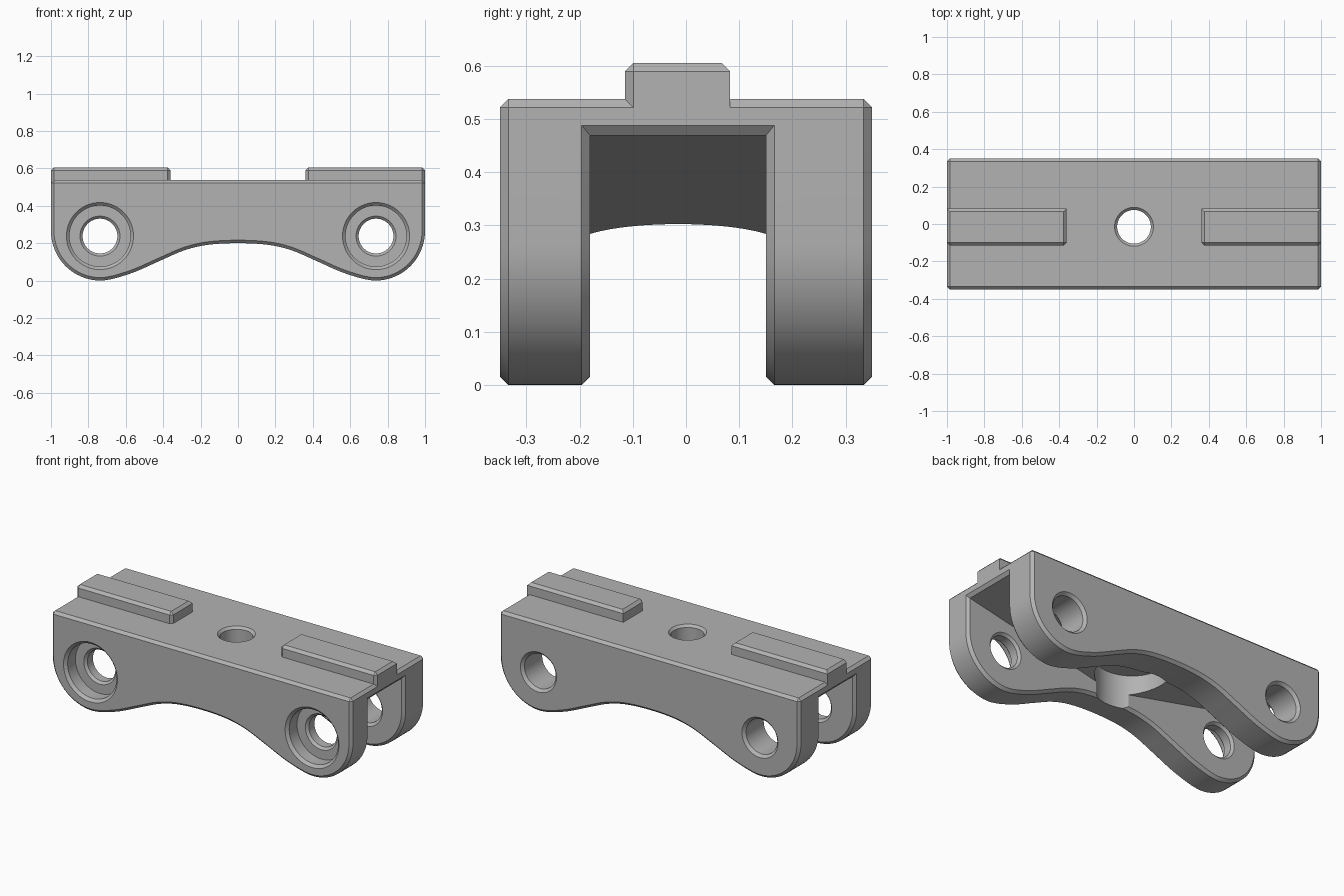
import bpy, math
from mathutils import Vector

if "Cube" in bpy.data.objects:
    bpy.data.objects.remove(bpy.data.objects["Cube"])

CHAMFER = 0.016
TOP = 0.537
MID_Y = -0.015

grey = bpy.data.materials.new("plain grey")
grey.use_nodes = True
grey.diffuse_color = (0.45, 0.45, 0.45, 1)
grey.node_tree.nodes["Principled BSDF"].inputs["Base Color"].default_value = (0.45, 0.45, 0.45, 1)


def new_object(name, verts, faces):
    mesh = bpy.data.meshes.new(name)
    mesh.from_pydata(verts, [], faces)
    mesh.materials.append(grey)
    obj = bpy.data.objects.new(name, mesh)
    bpy.context.collection.objects.link(obj)
    return obj


def prism(name, profile, y0, y1):
    """Extrude an anticlockwise (x, z) profile from y0 to y1."""
    n = len(profile)
    verts = [(x, y, z) for y in (y0, y1) for x, z in profile]
    faces = [list(range(n)), list(range(2 * n - 1, n - 1, -1))]
    faces += [(i, i + n, (i + 1) % n + n, (i + 1) % n) for i in range(n)]
    return new_object(name, verts, faces)


def apply(obj, mod):
    bpy.context.view_layer.objects.active = obj
    bpy.ops.object.modifier_apply(modifier=mod.name)


def chamfer(obj):
    mod = obj.modifiers.new("chamfer", 'BEVEL')
    mod.width = CHAMFER
    mod.segments = 1
    mod.limit_method = 'ANGLE'
    mod.angle_limit = math.radians(40)
    apply(obj, mod)


def combine(obj, other, operation):
    mod = obj.modifiers.new("combine", 'BOOLEAN')
    mod.operation = operation
    mod.solver = 'EXACT'
    mod.object = other
    apply(obj, mod)
    bpy.data.objects.remove(other)


def bore(obj, stations, origin, axis):
    """Cut a turned shape given as (distance along axis, radius) stations."""
    n = 64
    turn = Vector((0, 0, 1)).rotation_difference(Vector(axis))
    verts, faces = [], []
    for d, r in stations:
        for i in range(n):
            a = 2 * math.pi * i / n
            verts.append(Vector(origin) + turn @ Vector((r * math.cos(a), r * math.sin(a), d)))
    for k in range(len(stations) - 1):
        for i in range(n):
            j = (i + 1) % n
            faces.append((k * n + i, k * n + j, k * n + n + j, k * n + n + i))
    faces.append(list(range(n - 1, -1, -1)))
    faces.append(list(range(len(verts) - n, len(verts))))
    cutter = new_object("bore_cutter", verts, faces)
    cutter.hide_render = True
    combine(obj, cutter, 'DIFFERENCE')


def smooth_path(points, steps=6):
    """Catmull-Rom curve through the inner points."""
    out = []
    for a, b, c, d in zip(points, points[1:], points[2:], points[3:]):
        a, b, c, d = map(Vector, (a, b, c, d))
        for s in range(steps):
            t = s / steps
            p = 0.5 * (2 * b + (c - a) * t + (2 * a - 5 * b + 4 * c - d) * t * t
                       + (3 * b - a - 3 * c + d) * t ** 3)
            out.append(tuple(p))
    return out


# Side plate outline: arched underside between two rounded lobes
lobe_x, lobe_r = 0.735, 0.265
arch = smooth_path([(-0.1, 0.197), (0, 0.2), (0.1, 0.197), (0.2, 0.185), (0.3, 0.157),
                    (0.417, 0.106), (0.577, 0.037), (lobe_x, 0), (0.88, 0.03)])
lobe = [(lobe_x + lobe_r * math.sin(a), lobe_r * (1 - math.cos(a)))
        for a in (math.pi / 2 * i / 16 for i in range(17))]
right_half = arch + lobe + [(1, TOP)]
outline = right_half + [(-x, z) for x, z in reversed(right_half[1:])]

# Two cheeks
body = prism("rocker_body", outline, -0.35, -0.18)
chamfer(body)
back_cheek = prism("back_cheek", outline, 0.15, 0.35)
chamfer(back_cheek)

# Top web with sloping underside
web = prism("top_web", [(-1, TOP), (-1, 0.472), (0, 0.26), (1, 0.472), (1, TOP)], -0.27, 0.25)
chamfer(web)
combine(body, web, 'UNION')
combine(body, back_cheek, 'UNION')

# Pivot holes: stepped in the front cheek, plain in the back cheek
for side in (-1, 1):
    centre = (side * 0.738, 0, 0.238)
    bore(body, [(-0.37, 0.2), (-0.334, 0.163), (-0.26, 0.163), (-0.26, 0.107),
                (-0.246, 0.093), (-0.194, 0.093), (-0.16, 0.127)], centre, (0, 1, 0))
    bore(body, [(0.13, 0.14), (0.166, 0.104), (0.334, 0.104), (0.37, 0.14)], centre, (0, 1, 0))

# Central vertical hole with a wide recess beneath
bore(body, [(0.1, 0.2), (0.4, 0.2), (0.4, 0.09), (0.523, 0.09), (0.56, 0.127)],
     (0, MID_Y, 0), (0, 0, 1))

# Locating ridges on top, with chamfered crown and front corners
for name, x0, x1 in (("right_ridge", -1, -0.36), ("left_ridge", 0.36, 1)):
    c = CHAMFER
    y0, y1, z0, z1 = -0.115, 0.083, 0.515, 0.605
    lower = [(x0, y1), (x0, y0 + c), (x0 + c, y0), (x1 - c, y0), (x1, y0 + c), (x1, y1)]
    upper = [(x0 + c, y1 - c), (x0 + c, y0 + c), (x0 + c, y0 + c),
             (x1 - c, y0 + c), (x1 - c, y0 + c), (x1 - c, y1 - c)]
    verts = ([(x, y, z0) for x, y in lower] + [(x, y, z1 - c) for x, y in lower]
             + [(x, y, z1) for x, y in (upper[0], upper[1], upper[3], upper[5])])
    faces = [(5, 4, 3, 2, 1, 0)] + [(i, (i + 1) % 6, (i + 1) % 6 + 6, i + 6) for i in range(6)]
    faces += [(6, 7, 13, 12), (7, 8, 13), (8, 9, 14, 13), (9, 10, 14),
              (10, 11, 15, 14), (11, 6, 12, 15), (12, 13, 14, 15)]
    new_object(name, verts, faces)

# Crisp chamfers, smooth curves
bpy.ops.object.select_all(action='DESELECT')
body.select_set(True)
bpy.context.view_layer.objects.active = body
bpy.ops.object.shade_smooth_by_angle(angle=math.radians(25))
